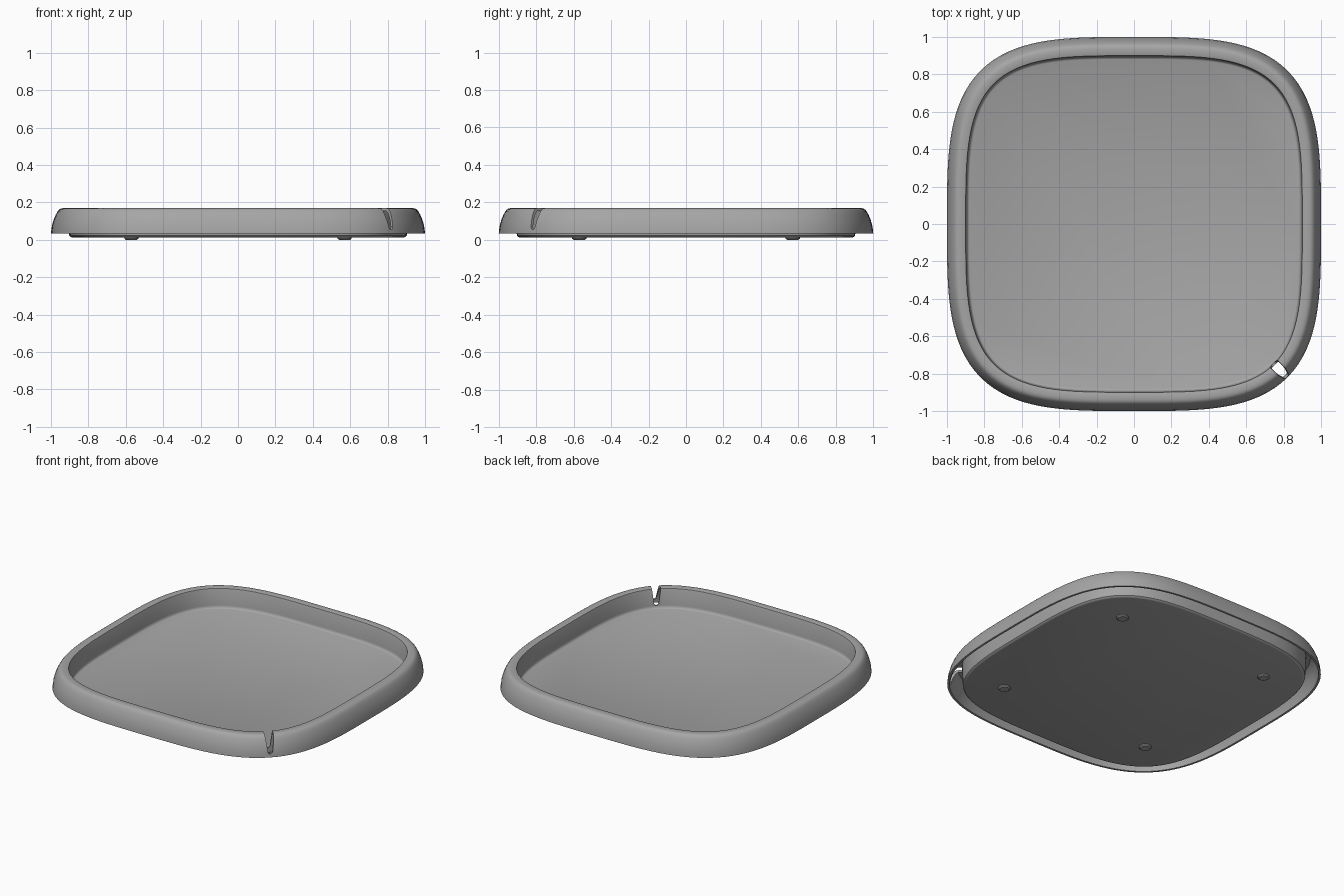
import bpy, bmesh, math
from mathutils import Vector

if "Cube" in bpy.data.objects:
    bpy.data.objects.remove(bpy.data.objects["Cube"], do_unlink=True)

SEGMENTS = 160
POWER = 3.5  # squareness of the rounded-square outline

gray = bpy.data.materials.new("plain gray")
gray.use_nodes = True
gray.diffuse_color = (0.38, 0.38, 0.38, 1)
gray.node_tree.nodes["Principled BSDF"].inputs["Base Color"].default_value = (0.38, 0.38, 0.38, 1)


def outline(inset, z):
    """Rounded-square ring, moved inward along its normals."""
    ring = []
    for i in range(SEGMENTS):
        a = math.tau * i / SEGMENTS
        c, s = math.cos(a), math.sin(a)
        r = (abs(c) ** POWER + abs(s) ** POWER) ** (-1 / POWER)
        normal = Vector((math.copysign(abs(c) ** (POWER - 1), c),
                         math.copysign(abs(s) ** (POWER - 1), s), 0)).normalized()
        ring.append(Vector((r * c, r * s, z)) - normal * inset)
    return ring


def loft(name, rings):
    """Closed solid through a list of rings, capped at both ends."""
    bm = bmesh.new()
    loops = [[bm.verts.new(p) for p in ring] for ring in rings]
    for low, high in zip(loops, loops[1:]):
        n = len(low)
        for i in range(n):
            j = (i + 1) % n
            bm.faces.new((low[i], low[j], high[j], high[i]))
    bm.faces.new(loops[0][::-1])
    bm.faces.new(loops[-1])
    bmesh.ops.recalc_face_normals(bm, faces=bm.faces)
    mesh = bpy.data.meshes.new(name)
    bm.to_mesh(mesh)
    bm.free()
    mesh.materials.append(gray)
    obj = bpy.data.objects.new(name, mesh)
    bpy.context.collection.objects.link(obj)
    return obj


def activate(obj):
    bpy.ops.object.select_all(action="DESELECT")
    obj.select_set(True)
    bpy.context.view_layer.objects.active = obj


# Tray: base plate, hollow skirt channel, outer skirt, rim, inner wall, floor
profile = [
    (0.115, 0.012), (0.105, 0.015), (0.098, 0.022), (0.096, 0.035),
    (0.092, 0.155), (0.064, 0.155), (0.046, 0.138), (0.03, 0.108),
    (0.019, 0.07), (0.014, 0.033), (0.0, 0.033),
    (0.001, 0.045), (0.005, 0.075), (0.014, 0.107), (0.026, 0.135),
    (0.036, 0.153), (0.044, 0.162), (0.053, 0.167), (0.064, 0.169),
    (0.096, 0.169), (0.1, 0.167), (0.102, 0.163),
    (0.106, 0.055), (0.108, 0.044), (0.113, 0.038), (0.12, 0.035),
]
tray = loft("tray", [outline(d, z) for d, z in profile])

# Tapered notch with a round bottom, across the front left corner
half_bottom, half_top, bottom, top = 0.015, 0.032, 0.055, 0.2
section = [(half_top, top)]
for k in range(13):
    a = -math.pi * k / 12
    section.append((half_bottom * math.cos(a), bottom + half_bottom * (1 + math.sin(a))))
section.append((-half_top, top))
along = Vector((1, -1, 0)).normalized()
across = Vector((1, 1, 0)).normalized()
cutter = loft("notch_cutter", [
    [along * reach + across * u + Vector((0, 0, z)) for u, z in section]
    for reach in (0.95, 1.3)])
cutter.hide_render = True

cut = tray.modifiers.new("notch", "BOOLEAN")
cut.operation = "DIFFERENCE"
cut.solver = "EXACT"
cut.object = cutter
activate(tray)
bpy.ops.object.modifier_apply(modifier=cut.name)
bpy.data.objects.remove(cutter, do_unlink=True)
bpy.ops.object.shade_smooth_by_angle(angle=math.radians(32))

# Four small round feet
for x, side in ((0.57, "left"), (-0.57, "right")):
    for y, end in ((-0.57, "front"), (0.57, "back")):
        rings = []
        for radius, z in ((0.03, 0), (0.038, 0.006), (0.038, 0.016)):
            rings.append([Vector((x + radius * math.cos(math.tau * i / 32),
                                  y + radius * math.sin(math.tau * i / 32), z))
                          for i in range(32)])
        foot = loft(f"{end}_{side}_foot", rings)
        activate(foot)
        bpy.ops.object.shade_smooth_by_angle(angle=math.radians(32))
